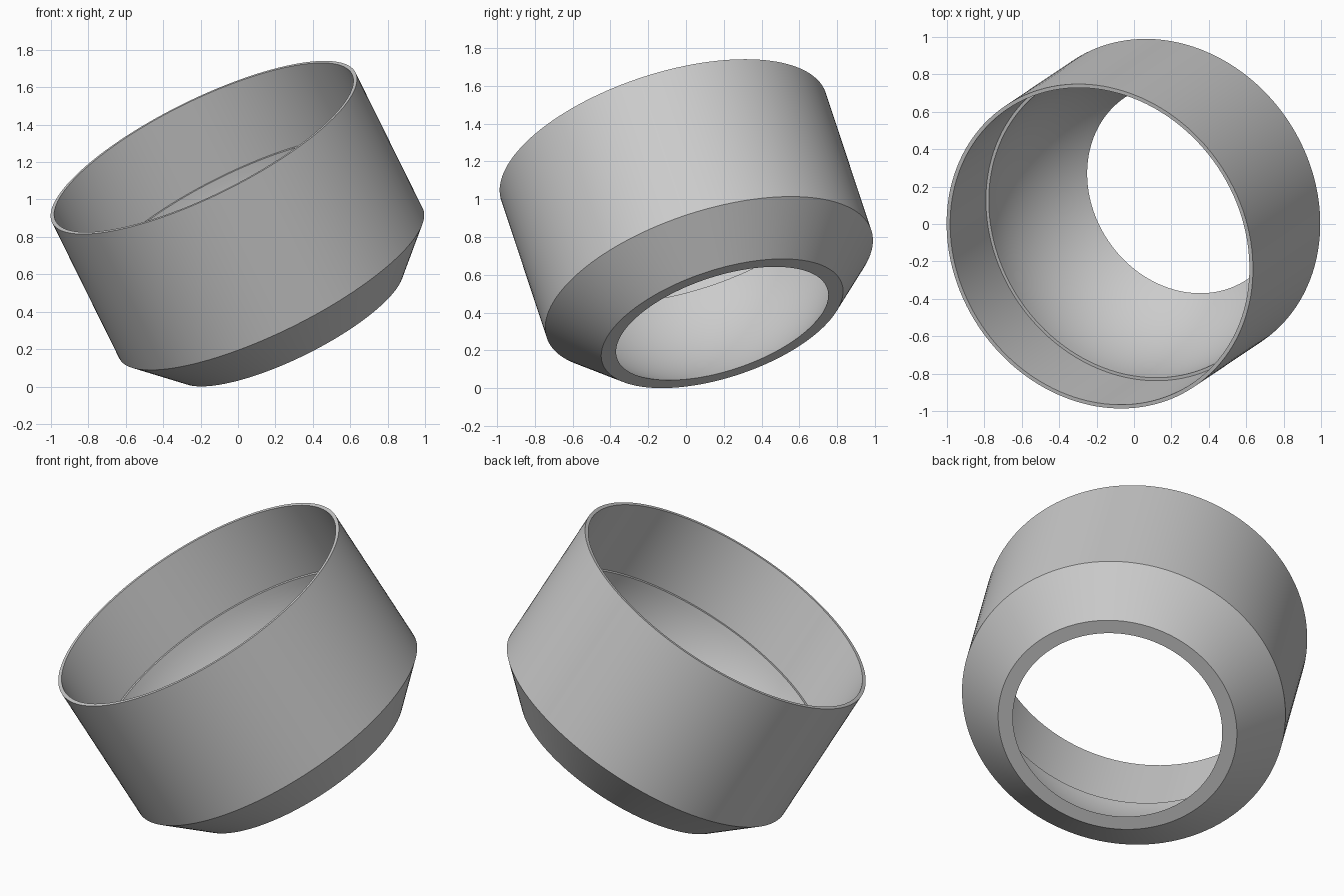
import bpy
import bmesh
from math import sin, cos, asin, pi, radians
from mathutils import Vector, Matrix

cube = bpy.data.objects.get("Cube")
if cube:
    bpy.data.objects.remove(cube, do_unlink=True)

# Single grey material
grey = bpy.data.materials.new("neutral_grey")
grey.use_nodes = True
colour = (0.6, 0.6, 0.6, 1)
grey.diffuse_color = colour
grey.node_tree.nodes["Principled BSDF"].inputs["Base Color"].default_value = colour

# Dimensions along the tilted axis, measured from the rim plane downwards
AXIS = Vector((-0.425, -0.285, 0.859)).normalized()
RIM_CENTRE = Vector((-0.183, -0.119, 1.278))
OUTER, BORE, BOWL = 0.905, 0.884, 0.867
LEDGE, SHOULDER, BASE = 0.45, 0.846, 1.089
BASE_RADIUS = 0.668
SEGMENTS, ARC_STEPS = 128, 20

# Closed wall section: outer wall, chamfer, base ring, spherical bowl, ledge, bore
profile = [(BORE, 0), (OUTER, 0), (OUTER, -SHOULDER), (BASE_RADIUS, -BASE)]
sweep = asin((BASE - LEDGE) / BOWL)
for i in range(ARC_STEPS + 1):
    a = sweep * (1 - i / ARC_STEPS)
    profile.append((BOWL * cos(a), -LEDGE - BOWL * sin(a)))
profile.append((BORE, -LEDGE))

# Revolve the section
bm = bmesh.new()
rings = []
for k in range(SEGMENTS):
    turn = 2 * pi * k / SEGMENTS
    rings.append([bm.verts.new((r * cos(turn), r * sin(turn), z)) for r, z in profile])
count = len(profile)
for k in range(SEGMENTS):
    here, after = rings[k], rings[(k + 1) % SEGMENTS]
    for i in range(count):
        j = (i + 1) % count
        bm.faces.new((here[i], after[i], after[j], here[j]))
bmesh.ops.recalc_face_normals(bm, faces=bm.faces)

# Tilt into place
tilt = AXIS.to_track_quat("Z", "Y").to_matrix().to_4x4()
bm.transform(Matrix.Translation(RIM_CENTRE) @ tilt)
mesh = bpy.data.meshes.new("tilted_housing")
bm.to_mesh(mesh)
bm.free()
mesh.materials.append(grey)
housing = bpy.data.objects.new("tilted_housing", mesh)
bpy.context.collection.objects.link(housing)

# Smooth walls with crisp rims
bpy.ops.object.select_all(action="DESELECT")
housing.select_set(True)
bpy.context.view_layer.objects.active = housing
bpy.ops.object.shade_smooth_by_angle(angle=radians(30))
